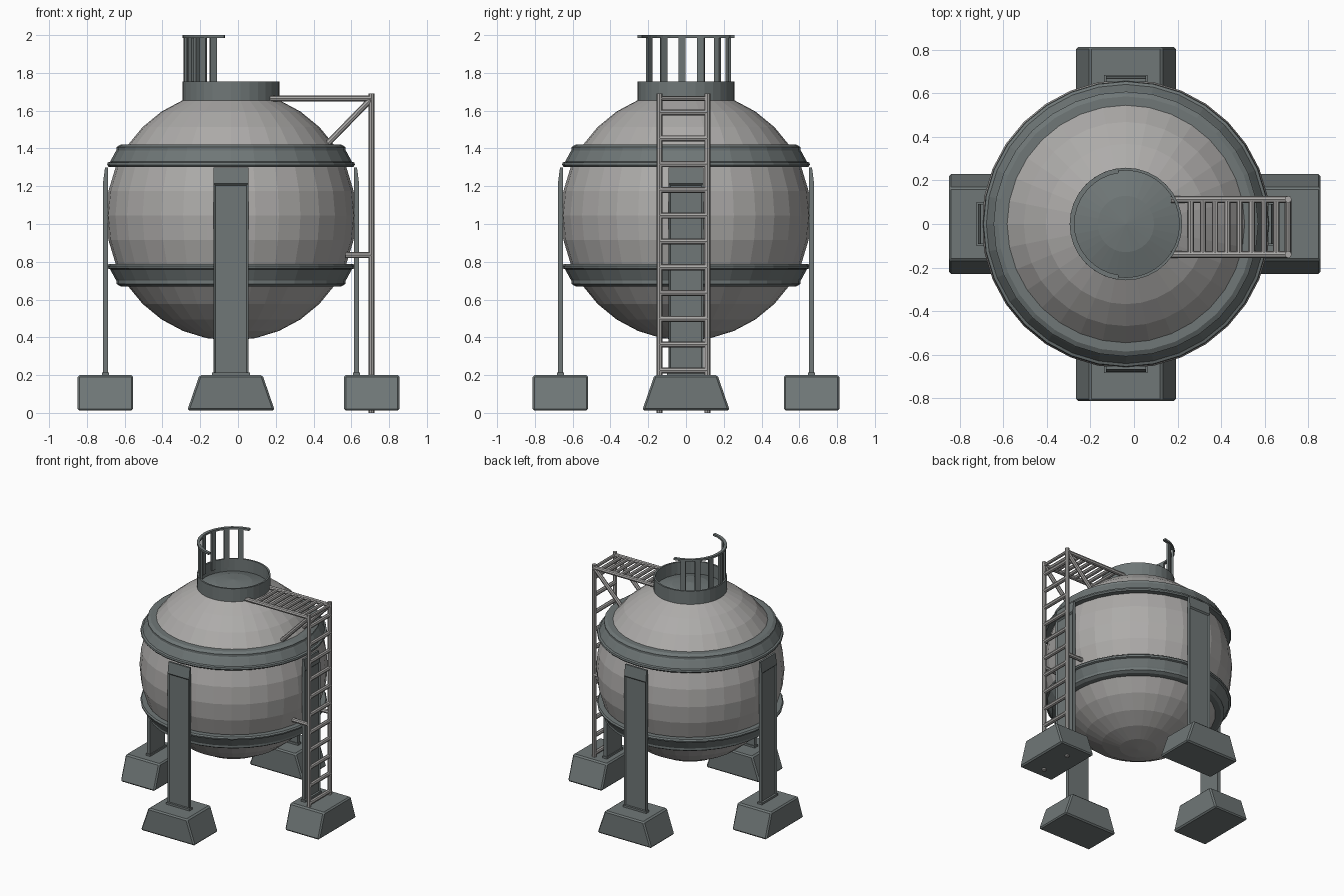
import bpy, bmesh
from math import pi, sin, cos, radians
from mathutils import Vector, Matrix

if "Cube" in bpy.data.objects:
    bpy.data.objects.remove(bpy.data.objects["Cube"])

CX, CZ, R = -0.037, 1.045, 0.662      # tank centre and radius


def material(name, rgb):
    m = bpy.data.materials.new(name)
    m.use_nodes = True
    m.diffuse_color = (*rgb, 1)
    m.node_tree.nodes["Principled BSDF"].inputs["Base Color"].default_value = (*rgb, 1)
    return m


SHELL = material("pale grey shell", (0.42, 0.41, 0.40))
STEEL = material("dark blue grey steel", (0.16, 0.185, 0.185))
PIPE = material("light grey pipe", (0.40, 0.39, 0.38))


def finish(name, bm, *mats, matrix=None, bevel=0):
    bmesh.ops.recalc_face_normals(bm, faces=bm.faces)
    if matrix:
        bm.transform(matrix)
    mesh = bpy.data.meshes.new(name)
    bm.to_mesh(mesh)
    bm.free()
    for m in mats:
        mesh.materials.append(m)
    ob = bpy.data.objects.new(name, mesh)
    bpy.context.collection.objects.link(ob)
    if bevel:
        mod = ob.modifiers.new("bevel", "BEVEL")
        mod.width, mod.segments = bevel, 1
    return ob


def lathe(name, profile, mat, steps=32):
    """Spin a closed (radius, z) profile around the tank axis."""
    bm = bmesh.new()
    rings = []
    for i in range(steps):
        a = 2 * pi * i / steps
        rings.append([bm.verts.new((CX + r * cos(a), r * sin(a), z)) for r, z in profile])
    n = len(profile)
    for i in range(steps):
        a, b = rings[i], rings[(i + 1) % steps]
        for j in range(n):
            k = (j + 1) % n
            bm.faces.new((a[j], b[j], b[k], a[k]))
    return finish(name, bm, mat)


def prism(bm, profile, half):
    """Extrude a (y, z) profile along x from -half to half."""
    a = [bm.verts.new((-half, y, z)) for y, z in profile]
    b = [bm.verts.new((half, y, z)) for y, z in profile]
    bm.faces.new(a)
    bm.faces.new(b)
    n = len(a)
    return [bm.faces.new((a[i], a[(i + 1) % n], b[(i + 1) % n], b[i])) for i in range(n)]


def tube(bm, p, q, radius=0.016):
    p, q = Vector(p), Vector(q)
    d = q - p
    m = Matrix.Translation((p + q) / 2) @ d.to_track_quat("Z", "Y").to_matrix().to_4x4()
    bmesh.ops.create_cone(bm, cap_ends=True, segments=8, radius1=radius,
                          radius2=radius, depth=d.length, matrix=m)


# Spherical tank, with the cap under the collar painted dark
bm = bmesh.new()
bmesh.ops.create_uvsphere(bm, u_segments=32, v_segments=16, radius=R)
for f in bm.faces:
    f.material_index = int(f.calc_center_median().z > R * 0.925)
finish("tank", bm, SHELL, STEEL, matrix=Matrix.Translation((CX, 0, CZ)))

# Two mirrored reinforcing bands
band = [(0.54, 0.375), (0.585, 0.375), (0.607, 0.362), (0.607, 0.345), (0.613, 0.335),
        (0.640, 0.285), (0.653, 0.280), (0.656, 0.268), (0.648, 0.258), (0.595, 0.258)]
for name, side in (("upper_band", 1), ("lower_band", -1)):
    lathe(name, [(r, CZ + side * z) for r, z in band], STEEL)

# Top collar
lathe("top_collar", [(0.245, 1.64), (0.258, 1.64), (0.258, 1.755), (0.245, 1.755)], STEEL)

# Curved guard rail and its flat posts
bm = bmesh.new()
last = None
for i in range(17):
    a = radians(98 + i * 164 / 16)
    ring = [bm.verts.new((CX + r * cos(a), r * sin(a), z))
            for r, z in ((0.236, 1.985), (0.258, 1.985), (0.258, 2.0), (0.236, 2.0))]
    if last:
        for j in range(4):
            k = (j + 1) % 4
            bm.faces.new((last[j], last[k], ring[k], ring[j]))
    if i in (0, 16):
        bm.faces.new(ring)
    last = ring
finish("guard_rail", bm, STEEL)

bm = bmesh.new()
for i in range(6):
    m = (Matrix.Translation((CX, 0, 1.84)) @ Matrix.Rotation(radians(113 + 24 * i), 4, "Z")
         @ Matrix.Translation((0.243, 0, 0)) @ Matrix.Diagonal((0.014, 0.038, 0.3, 1)))
    bmesh.ops.create_cube(bm, size=1, matrix=m)
finish("guard_posts", bm, STEEL)

# Four legs with recessed outer panels, base plates and tapered footings
for i, side in enumerate(("front", "left", "back", "right")):
    turn = Matrix.Translation((CX, 0, 0)) @ Matrix.Rotation(i * pi / 2, 4, "Z")

    bm = bmesh.new()
    faces = prism(bm, [(-0.652, 0.2), (-0.678, 0.2), (-0.678, 1.215),
                       (-0.667, 1.30), (-0.652, 1.30)], 0.092)
    bmesh.ops.recalc_face_normals(bm, faces=bm.faces)
    bmesh.ops.inset_individual(bm, faces=[faces[1]], thickness=0.014, depth=-0.01)
    finish(side + "_leg", bm, STEEL, matrix=turn)

    bm = bmesh.new()
    bmesh.ops.create_cube(bm, size=1, matrix=Matrix.Translation((0, -0.665, 0.207))
                          @ Matrix.Diagonal((0.2, 0.038, 0.016, 1)))
    finish(side + "_base_plate", bm, STEEL, matrix=turn)

    bm = bmesh.new()
    out = 0.745 if side == "left" else 0.665
    bmesh.ops.create_cube(bm, size=1, matrix=Matrix.Translation((0, -out, 0.106))
                          @ Matrix.Diagonal((0.464, 0.294, 0.188, 1)))
    for v in bm.verts:
        if v.co.z > 0.1:
            v.co.x *= 0.72
    finish(side + "_footing", bm, STEEL, matrix=turn, bevel=0.01)

# Ladder, walkway and braces
LX, TOP, SIDES = 0.707, 1.664, (-0.14, 0.113)
bm = bmesh.new()
for y in SIDES:
    tube(bm, (LX, y, 0), (LX, y, 1.69))
    tube(bm, (0.17, y, TOP), (LX, y, TOP))
    tube(bm, (LX, y, TOP), (0.44, y, 1.39))
    tube(bm, (0.57, y, 0.835), (LX, y, 0.835))
finish("ladder_rails", bm, PIPE)

bm = bmesh.new()
for i in range(11):
    z = 0.225 + 0.1365 * i
    tube(bm, (LX, SIDES[0], z), (LX, SIDES[1], z))
tube(bm, (LX, SIDES[0], TOP), (LX, SIDES[1], TOP), 0.012)
finish("ladder_rungs", bm, PIPE)

bm = bmesh.new()
for i in range(8):
    x = 0.26 + 0.056 * i
    tube(bm, (x, SIDES[0], TOP), (x, SIDES[1], TOP), 0.014)
finish("walkway_rungs", bm, PIPE)
